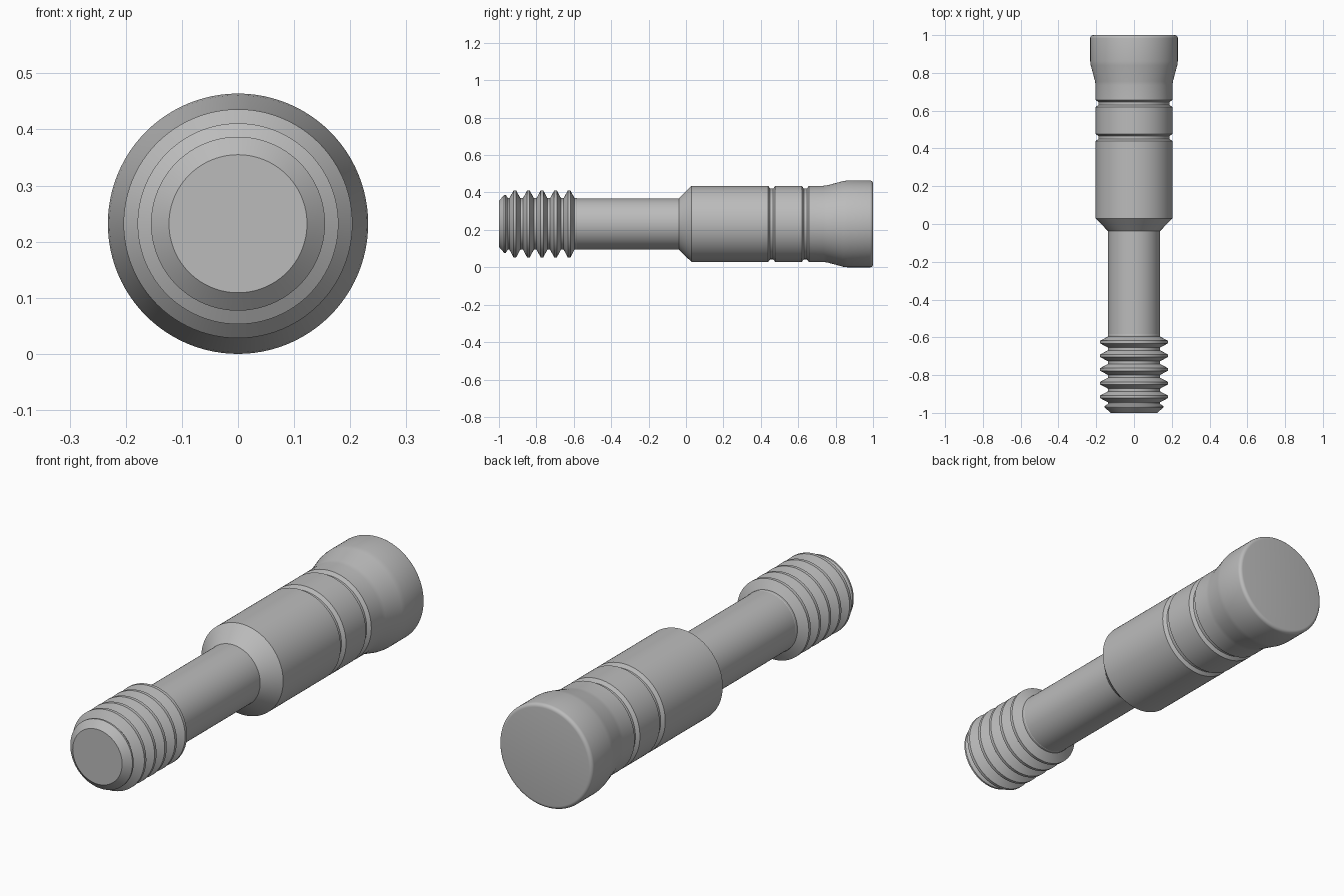
import bpy
import bmesh
from math import cos, sin, pi, radians

if "Cube" in bpy.data.objects:
    bpy.data.objects.remove(bpy.data.objects["Cube"], do_unlink=True)

SEGMENTS = 96
AXIS_Z = 0.232          # height of the long axis
THREAD_R, ROOT_R, SHANK_R, BODY_R, HEAD_R = 0.179, 0.138, 0.137, 0.204, 0.232

steel = bpy.data.materials.new("grey_steel")
steel.use_nodes = True
grey = (0.5, 0.5, 0.5, 1)
steel.diffuse_color = grey
steel.node_tree.nodes["Principled BSDF"].inputs["Base Color"].default_value = grey


def lathe(name, profile, cap_front=False, cap_back=False):
    """Turn a (y, radius) profile around the long axis."""
    bm = bmesh.new()
    angles = [2 * pi * i / SEGMENTS for i in range(SEGMENTS)]
    rings = [[bm.verts.new((r * cos(a), y, r * sin(a))) for a in angles]
             for y, r in profile]
    for low, high in zip(rings, rings[1:]):
        for i in range(SEGMENTS):
            j = (i + 1) % SEGMENTS
            bm.faces.new((low[i], high[i], high[j], low[j]))
    if cap_front:
        bm.faces.new(rings[0])
    if cap_back:
        bm.faces.new(rings[-1][::-1])
    mesh = bpy.data.meshes.new(name)
    bm.to_mesh(mesh)
    bm.free()
    mesh.materials.append(steel)
    obj = bpy.data.objects.new(name, mesh)
    obj.location.z = AXIS_Z
    bpy.context.collection.objects.link(obj)
    bpy.ops.object.select_all(action='DESELECT')
    obj.select_set(True)
    bpy.context.view_layer.objects.active = obj
    bpy.ops.object.shade_smooth_by_angle(angle=radians(25))
    return obj


def groove(start, end):
    """Shallow groove with sloping sides."""
    return [(start, BODY_R), (start + 0.011, 0.189),
            (end - 0.011, 0.189), (end, BODY_R)]


# Threaded end: chamfered tip followed by evenly spaced ridges
thread = [(-1, 0.123), (-0.972, 0.155), (-0.964, 0.155), (-0.952, ROOT_R)]
for n in range(5):
    crest = -0.915 + n * 0.0725
    thread += [(crest - 0.029, ROOT_R), (crest - 0.007, THREAD_R),
               (crest + 0.007, THREAD_R), (crest + 0.029, ROOT_R)]
thread += [(-0.585, ROOT_R), (-0.583, SHANK_R)]
lathe("threaded_end", thread, cap_front=True)

# Plain shank
lathe("shank", [(-0.583, SHANK_R), (-0.038, SHANK_R)])

# Body with conical shoulder and two grooves
lathe("grooved_body", [(-0.038, SHANK_R), (0.03, BODY_R)]
      + groove(0.439, 0.477) + groove(0.619, 0.657))

# Flared head with a rounded back rim
rim = 0.016
head = [(0.657, BODY_R), (0.735, BODY_R), (0.755, 0.206),
        (0.84, 0.229), (0.862, HEAD_R)]
for k in range(6):
    a = k * pi / 10
    head.append((1 - rim + rim * sin(a), HEAD_R - rim + rim * cos(a)))
lathe("flared_head", head, cap_back=True)
